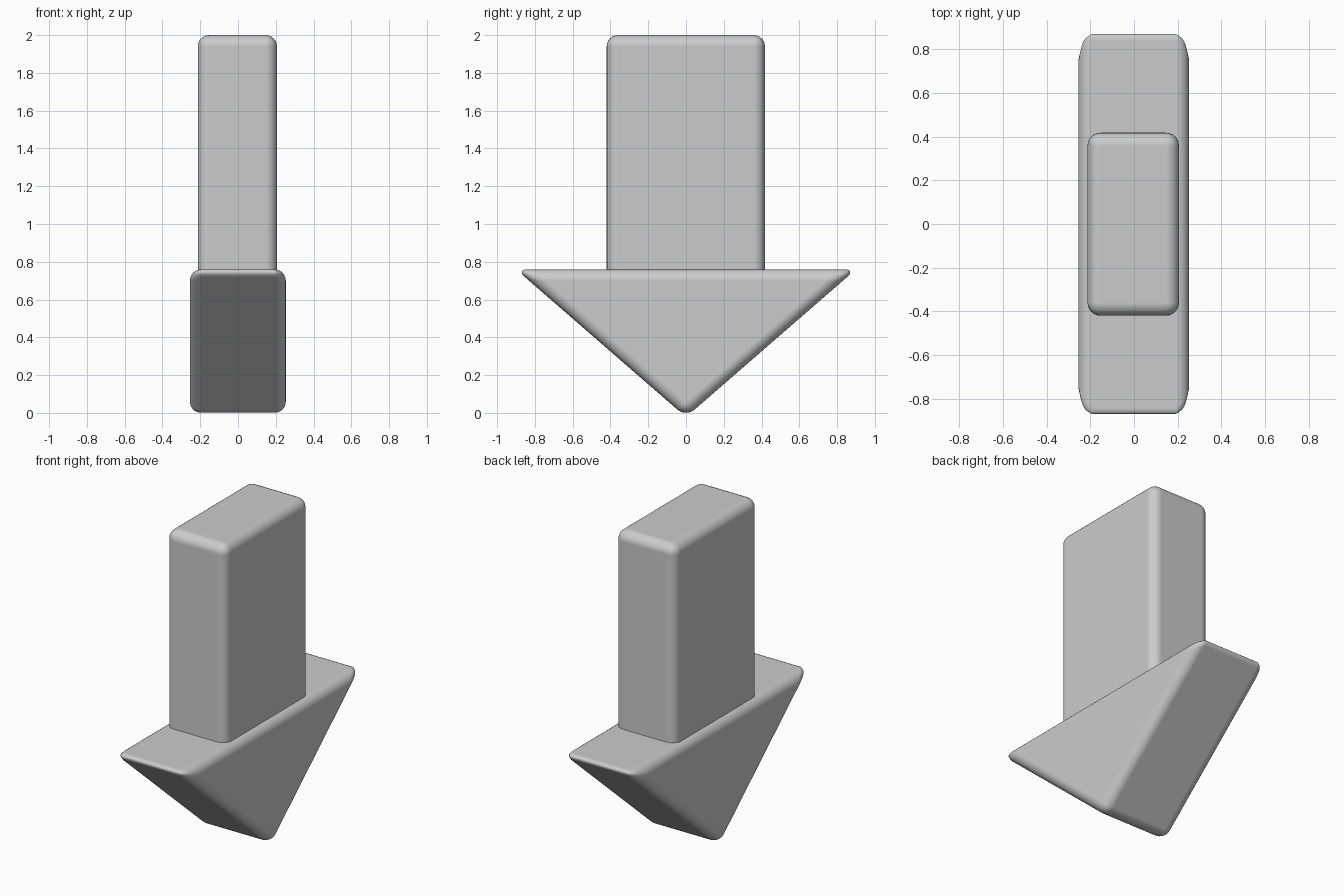
import bpy

if "Cube" in bpy.data.objects:
    bpy.data.objects.remove(bpy.data.objects["Cube"])


def rounded_prism(name, profile, x0, x1, radius):
    """Extrude a (y, z) profile along x and round every edge."""
    n = len(profile)
    verts = [(x, y, z) for x in (x0, x1) for y, z in profile]
    faces = [tuple(reversed(range(n))), tuple(range(n, 2 * n))]
    faces += [(i, (i + 1) % n, n + (i + 1) % n, n + i) for i in range(n)]
    mesh = bpy.data.meshes.new(name)
    mesh.from_pydata(verts, [], faces)
    obj = bpy.data.objects.new(name, mesh)
    bpy.context.collection.objects.link(obj)
    for poly in mesh.polygons:
        poly.use_smooth = True
    bevel = obj.modifiers.new("rounding", 'BEVEL')
    bevel.limit_method = 'NONE'
    bevel.offset_type = 'OFFSET'
    bevel.width = radius
    bevel.segments = 6
    bevel.harden_normals = True
    return obj


# Arrow head: triangular block pointing down
rounded_prism("arrow_head", [(0, -0.022), (0.90, 0.76), (-0.90, 0.76)],
              -0.255, 0.253, 0.06)

# Arrow shaft: upright block sunk slightly into the head
rounded_prism("arrow_shaft",
              [(-0.42, 0.69), (0.418, 0.69), (0.418, 2.0), (-0.42, 2.0)],
              -0.213, 0.206, 0.06)
